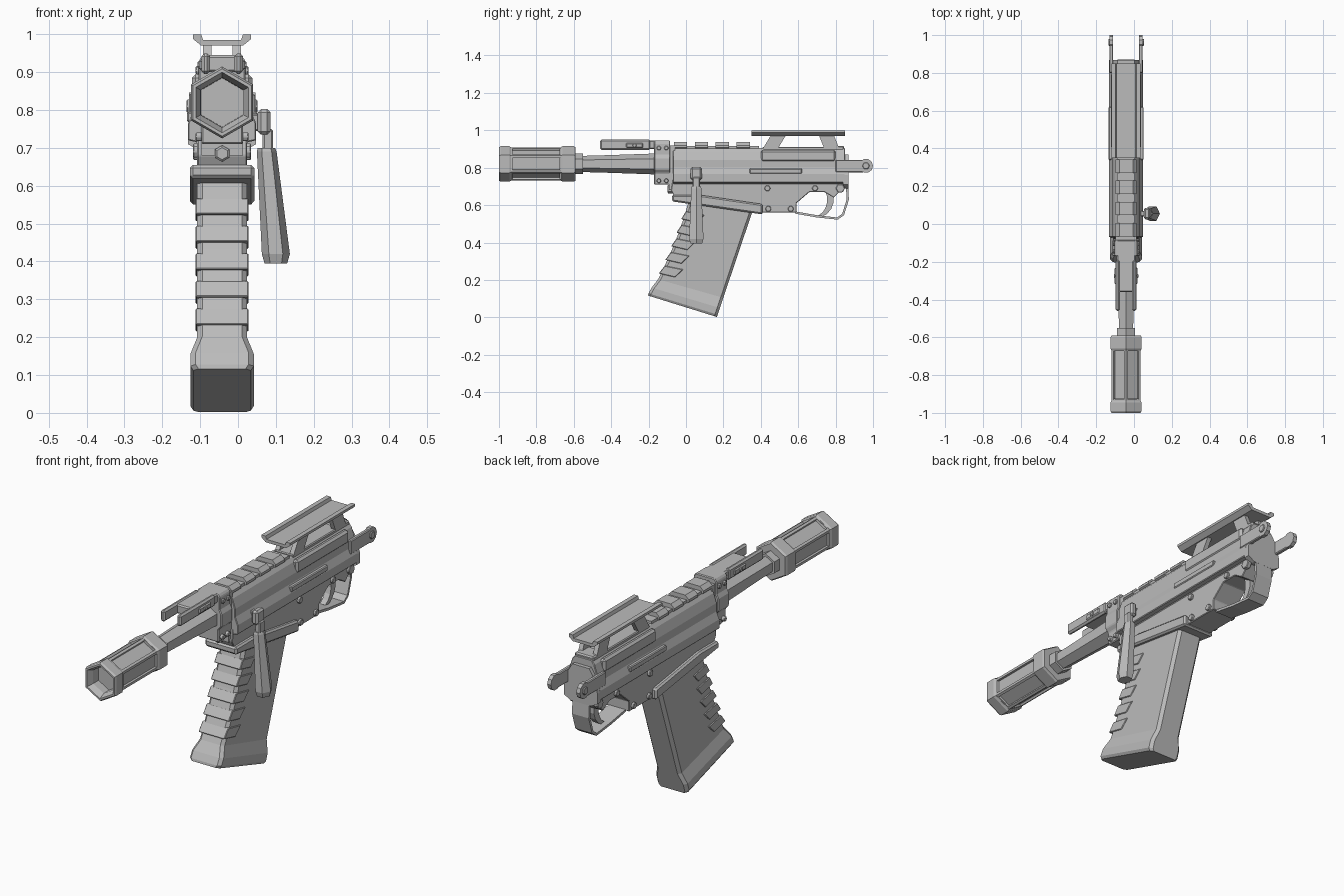
import bpy, bmesh, math
from mathutils import Vector

old = bpy.data.objects.get("Cube")
if old:
    bpy.data.objects.remove(old)

# Shared dimensions
CENTRE = -.042
BORE = .82
DECK = .905
HALF = .066
FLANGE = .09
MUZZLE = .095
SIDES = (-1, 1)

grey = bpy.data.materials.new("plain grey")
grey.use_nodes = True
grey.diffuse_color = (.5, .5, .5, 1)
grey.node_tree.nodes["Principled BSDF"].inputs["Base Color"].default_value = grey.diffuse_color


def finish(name, bm, bevel=0):
    mesh = bpy.data.meshes.new(name)
    bm.to_mesh(mesh)
    bm.free()
    mesh.materials.append(grey)
    part = bpy.data.objects.new(name, mesh)
    bpy.context.collection.objects.link(part)
    if bevel:
        chamfer = part.modifiers.new("chamfer", "BEVEL")
        chamfer.width = bevel
        chamfer.segments = 1
        chamfer.limit_method = "ANGLE"
    return part


def loft(rings):
    """Skin a list of closed rings and cap both ends."""
    bm = bmesh.new()
    loops = [[bm.verts.new(point) for point in ring] for ring in rings]
    count = len(loops[0])
    for a, b in zip(loops, loops[1:]):
        for i in range(count):
            j = (i + 1) % count
            bm.faces.new((a[i], a[j], b[j], b[i]))
    bm.faces.new(loops[0])
    bm.faces.new(loops[-1])
    bmesh.ops.recalc_face_normals(bm, faces=bm.faces)
    return bm


def polygon(u, v, radius, sides=6, turn=0):
    angles = [turn + i * math.tau / sides for i in range(sides)]
    return [(u + radius * math.cos(a), v + radius * math.sin(a)) for a in angles]


def side_prism(name, outline, left, right, bevel=0):
    """Outline in y and z, extruded across x from the centre plane."""
    rings = [[(CENTRE + x, y, z) for y, z in outline] for x in (left, right)]
    return finish(name, loft(rings), bevel)


def end_prism(name, half, front, back, bevel=0):
    """Half outline in x and z, mirrored and extruded along y."""
    outline = half + [(-x, z) for x, z in reversed(half)]
    rings = [[(CENTRE + x, y, z) for x, z in outline] for y in (front, back)]
    return finish(name, loft(rings), bevel)


def block(name, left, right, front, back, low, high, bevel=0):
    outline = [(front, low), (back, low), (back, high), (front, high)]
    return side_prism(name, outline, left, right, bevel)


def slab(name, half, front, back, low, high, bevel=0):
    return block(name, -half, half, front, back, low, high, bevel)


def hex_tube(stations, height=BORE):
    """Six-sided tube along y, given as (y, radius) stations."""
    return loft([[(x, y, z) for x, z in polygon(CENTRE, height, radius, turn=math.pi / 2)]
                 for y, radius in stations])


def bolts(name, spots, radius, inner, outer):
    """The same hexagonal bolts on both sides."""
    for side in SIDES:
        for y, z in spots:
            side_prism(name, polygon(y, z, radius), side * inner, side * outer, .003)


# Muzzle device: hollow front collar, rear collar and recessed panels
lip = MUZZLE - .006
finish("muzzle_front_collar", hex_tube([(-.78, .06), (-.97, .066), (-1, .08), (-1, lip),
                                        (-.99, MUZZLE), (-.945, MUZZLE), (-.935, lip), (-.93, .07)]))
finish("muzzle_rear_collar", hex_tube([(-.67, lip), (-.66, MUZZLE), (-.6, MUZZLE), (-.59, lip)]))
# The sleeve starts inside the front collar and leaves its bore clear
sleeve = hex_tube([(-.94, .088), (-.66, .088)])
panels = list(sleeve.faces)[:6]
bmesh.ops.inset_individual(sleeve, faces=panels, thickness=.017)
bmesh.ops.inset_individual(sleeve, faces=panels, thickness=.002, depth=-.01)
bmesh.ops.delete(sleeve, geom=[f for f in sleeve.faces if abs(f.normal.y) > .9], context="FACES")
finish("muzzle_sleeve", sleeve)

# Barrel
finish("barrel_neck", hex_tube([(-.6, .055), (-.55, .055)]))
finish("barrel", hex_tube([(-.56, .043), (-.42, .047), (-.16, .056)]))

# Front block with its joint, bolts and plug
end_prism("front_block", [(.05, .945), (.062, .93), (.062, .87), (.072, .85), (.072, .79), (.055, .77), (.055, .71)],
          -.17, -.085, .004)
slab("block_joint", .055, -.09, -.06, .68, .92)
bolts("block_bolt", [(y, z) for y in (-.145, -.105) for z in (DECK, .73)], .013, .05, .07)
finish("recoil_plug", hex_tube([(-.1, .016), (-.095, .022), (-.05, .022)], .685))

# Fork above the barrel
slab("fork_bridge", .05, -.36, -.12, .9, .945, .006)
for side in SIDES:
    block("fork_prong", side * .032, side * .055, -.46, -.19, .895, .95, .008)
    block("fork_pad", side * .05, side * .06, -.32, -.23, DECK, .933, .006)
bolts("fork_pin", [(-.275, .919)], .012, .05, .065)

# Upper receiver with side flanges
end_prism("upper_receiver", [(.045, DECK), (.06, .885), (.075, .84), (.075, .8), (FLANGE, .765),
                             (FLANGE, .72), (HALF, .715), (HALF, .69)], -.07, .85, .003)
end_prism("rear_plate", [(.045, .87), (.07, .83), (FLANGE, .76), (FLANGE, .71), (.055, .69)], .84, .868)
slab("rear_top_cap", .05, .76, .845, .88, .917, .006)
for side in SIDES:
    block("side_slot_rail", side * .07, side * .093, .34, .62, .768, .795, .004)
    block("saddle_plate", side * .05, side * .08, .4, .8, .83, .895, .01)

# Lower receiver and flared magazine collar
side_prism("lower_receiver", [(-.07, .74), (-.08, .68), (-.06, .64), (.4, .58), (.41, .56), (.59, .56),
                              (.59, .61), (.66, .67), (.74, .67), (.79, .64), (.86, .71), (.86, .74)],
           -HALF, HALF, .003)
side_prism("magazine_collar", [(-.075, .655), (-.075, .62), (.41, .55), (.41, .605), (.07, .655)],
           -.085, .085, .008)
bolts("receiver_bolt", [(.435, .69), (.69, .69), (.44, .58), (.56, .58)], .017, .055, .077)
bolts("rear_bolt", [(.825, .69)], .025, .055, .077)

# Trigger: a tapering hook swept along an arc
swing = [math.radians(a) for a in range(-70, 31, 20)]
outer = [(.69 + .1 * math.cos(a), .63 + .1 * math.sin(a)) for a in swing]
inner = [(.685 + .07 * math.cos(a), .63 + .09 * math.sin(a)) for a in reversed(swing)]
side_prism("trigger", outer + inner, -.015, .015)

# Trigger guard: a thin strip following the lower edge
path = [(.585, .56), (.7, .54), (.81, .528), (.84, .55), (.865, .63), (.86, .72)]
strip = bmesh.new()
edges = [[strip.verts.new((CENTRE + x, y, z)) for y, z in path] for x in (-.045, .045)]
for i in range(len(path) - 1):
    strip.faces.new((edges[0][i], edges[0][i + 1], edges[1][i + 1], edges[1][i]))
guard = finish("trigger_guard", strip)
thick = guard.modifiers.new("thickness", "SOLIDIFY")
thick.thickness = .012
thick.offset = 0

# Rear ears with rounded ends
for side in SIDES:
    block("ear_arm", side * .068, side * .088, .8, .95, .775, .842, .004)
    side_prism("ear_end", polygon(.962, .81, .038, 10), side * .068, side * .088)
bolts("ear_bolt", [(.962, .81)], .02, .08, .094)

# Top rail with teeth
slab("rail_base", .045, -.065, .39, .895, .917)
for i in range(4):
    front = -.065 + i * .112
    end_prism("rail_tooth", [(.036, .938), (.055, .92), (.055, .908), (.04, .9)], front, front + .07)

# Raised channel rail on slanted legs
end_prism("raised_rail", [(.05, .985), (.055, 1), (.077, 1), (.077, .988), (.055, .97)], .35, .85)
slab("rail_foot", .05, .41, .82, .88, .912, .004)
for side in SIDES:
    for foot, lean in ((.41, .045), (.74, -.03)):
        leg = [(foot, .9), (foot + .08, .9), (foot + .08 + lean, .975), (foot + lean, .975)]
        side_prism("rail_leg", leg, side * .028, side * .05)

# Magazine: leaning shell with a bowed front edge and a flared foot
def front_edge(t):
    bow = Vector((.08 * t * (1 - t), 0))
    return Vector((.02, .64)).lerp(Vector((-.195, .12)), t) + bow


def back_edge(t):
    return Vector((.37, .61)).lerp(Vector((.167, .008)), t)


def shell_ring(t, flare):
    front, back = front_edge(t), back_edge(t)
    along = (back - front).normalized()
    front = front - along * flare / 2
    corner = .014
    wide = HALF + flare
    narrow = wide - corner
    half = [(narrow, front), (wide, front + along * corner), (wide, back - along * corner), (narrow, back)]
    full = half + [(-x, p) for x, p in reversed(half)]
    return [(CENTRE + x, p.x, p.y) for x, p in full]


stations = [(i / 5, 0) for i in range(5)] + [(.84, 0), (.93, .018), (.99, .018), (1.01, .01)]
finish("magazine", loft([shell_ring(t, flare) for t, flare in stations]))

# Finger ribs wrapping the front of the magazine
for i in range(5):
    top, low = front_edge(.14 + i * .14), front_edge(.22 + i * .14)
    rib = [top, low - Vector((.012, 0)), low + Vector((.075, -.02)), top + Vector((.1, -.02))]
    side_prism("magazine_rib", rib, -HALF - .004, HALF + .004, .003)

# Hanging side lever
rings = []
for z, x, radius in ((.7, .075, .023), (.69, .076, .026), (.42, .1, .037), (.395, .1, .03)):
    rings.append([(u, v * 1.2, z) for u, v in polygon(x, .046, radius)])
finish("lever_handle", loft(rings))
block("lever_neck", .107, .135, .036, .075, .69, .75, .005)
block("lever_head", .094, .128, .025, .085, .735, .803, .009)
block("lever_pivot", .07, .1, .04, .07, .745, .79, .004)
